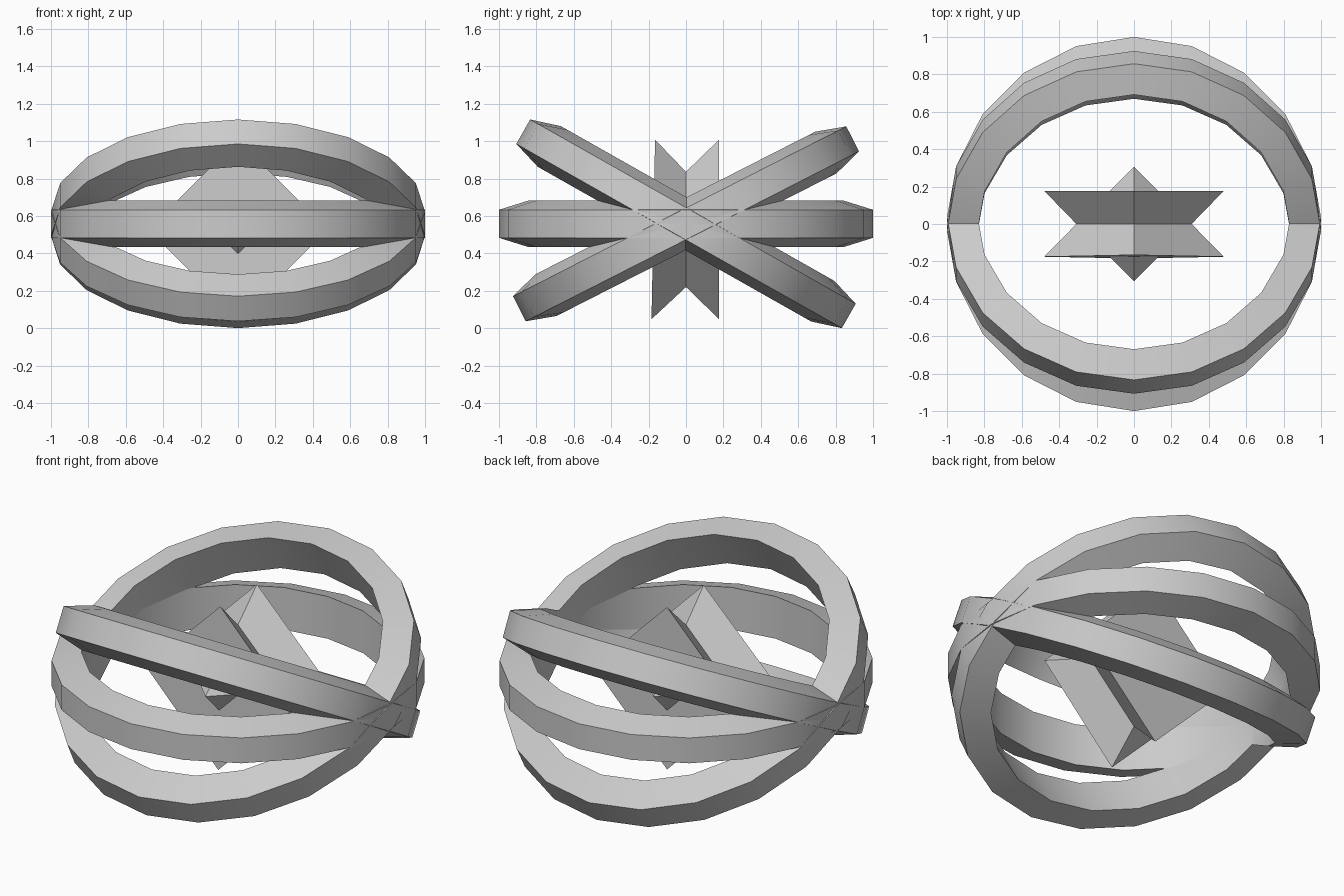
import bpy, bmesh, math
from mathutils import Matrix

if "Cube" in bpy.data.objects:
    bpy.data.objects.remove(bpy.data.objects["Cube"])


def lathe(name, rows, segs, closed, place):
    """Join rows of points (lists of segs coordinates) into a surface."""
    bm = bmesh.new()
    vs = [[bm.verts.new(p) for p in row] for row in rows]
    n = len(rows)
    for i in range(n if closed else n - 1):
        a, b = vs[i], vs[(i + 1) % n]
        for j in range(segs):
            k = (j + 1) % segs
            if len(a) == 1:
                bm.faces.new((a[0], b[j], b[k]))
            elif len(b) == 1:
                bm.faces.new((a[j], a[k], b[0]))
            else:
                bm.faces.new((a[j], a[k], b[k], b[j]))
    bmesh.ops.recalc_face_normals(bm, faces=bm.faces)
    me = bpy.data.meshes.new(name)
    bm.to_mesh(me)
    bm.free()
    me.transform(place)
    ob = bpy.data.objects.new(name, me)
    bpy.context.collection.objects.link(ob)
    return ob


def circle(r, z, segs=20):
    return [(r * math.cos(math.tau * j / segs), r * math.sin(math.tau * j / segs), z)
            for j in range(segs)]


# Three crossing rings: trapezoid section, narrow outside and wide inside
section = [(1.0, -0.075), (1.0, 0.075), (0.84, 0.125), (0.84, -0.125)]
for name, tilt in (("level_ring", 0), ("back_high_ring", 27), ("front_high_ring", -29.5)):
    place = Matrix.Translation((0, 0, 0.558)) @ Matrix.Rotation(math.radians(tilt), 4, 'X')
    ring = lathe(name, [circle(r, z) for r, z in section], 20, True, place)
    bpy.ops.object.select_all(action='DESELECT')
    ring.select_set(True)
    bpy.context.view_layer.objects.active = ring
    bpy.ops.object.shade_smooth_by_angle(angle=math.radians(25))


# Crystal core: two diamond plates joined by a narrow waist, with pointed caps
def diamond(r, y, lean=0.0):
    dirs = ((1, 0), (0, 1), (-1, 0), (0, -1))
    return [(r * x, y + lean * r * z, r * z) for x, z in dirs]


rows = [[(0, -0.305, 0)], diamond(0.13, -0.175, 0.02), diamond(0.48, -0.175, 0.02),
        diamond(0.308, 0), diamond(0.48, 0.177), diamond(0.13, 0.177), [(0, 0.305, 0)]]
lathe("crystal_core", rows, 4, False, Matrix.Translation((0, 0, 0.528)))
